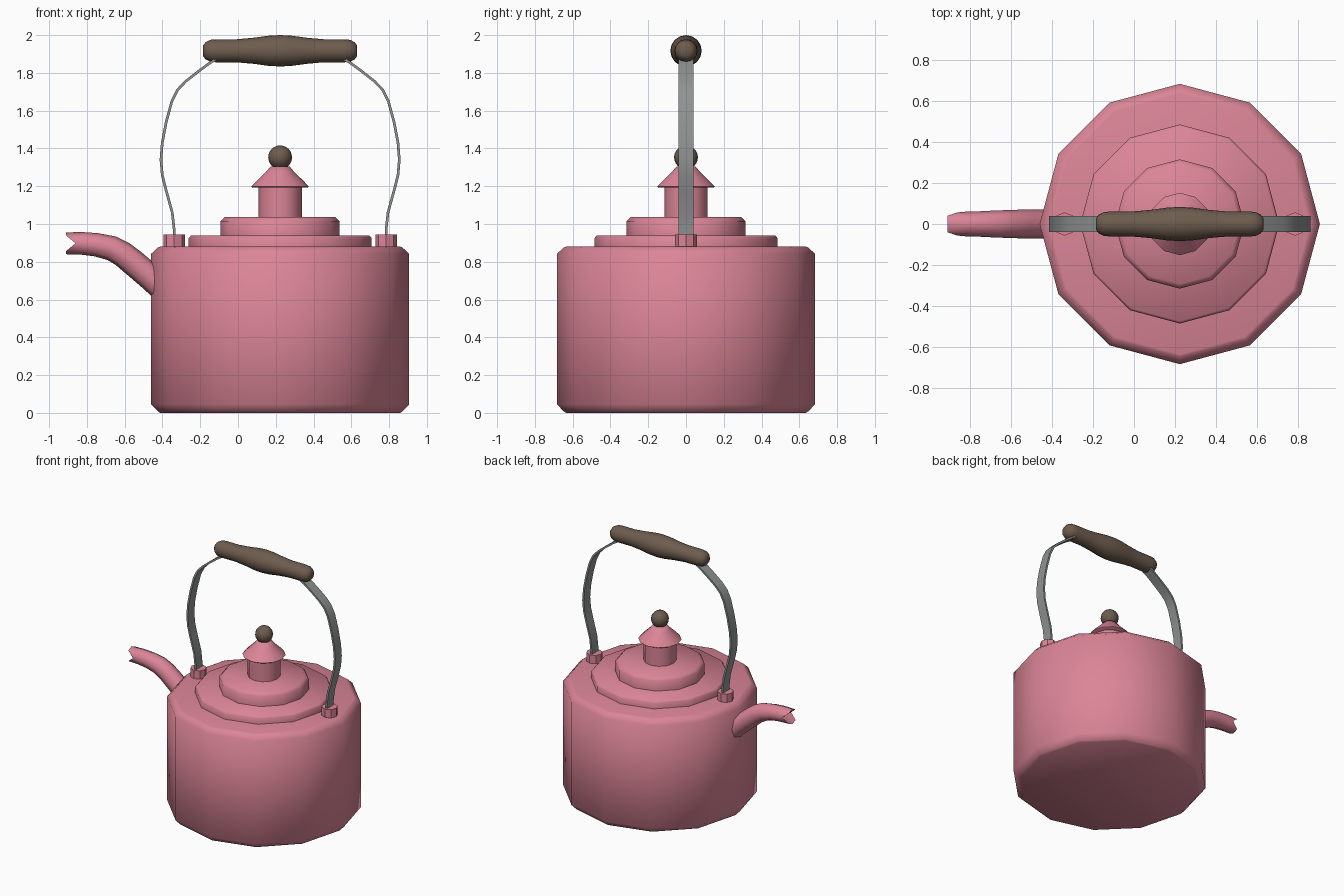
import bpy, bmesh, math
from mathutils import Vector

if "Cube" in bpy.data.objects:
    bpy.data.objects.remove(bpy.data.objects["Cube"])

CX = 0.223  # axis of the pot


def material(name, rgb):
    m = bpy.data.materials.new(name)
    m.diffuse_color = (*rgb, 1)
    m.use_nodes = True
    m.node_tree.nodes["Principled BSDF"].inputs["Base Color"].default_value = m.diffuse_color
    return m


PINK = material("pink enamel", (0.71, 0.235, 0.31))
BROWN = material("brown wood", (0.155, 0.108, 0.077))
STEEL = material("grey steel", (0.28, 0.29, 0.29))


def finish(name, bm, mat, angle):
    bmesh.ops.recalc_face_normals(bm, faces=bm.faces)
    me = bpy.data.meshes.new(name)
    bm.to_mesh(me)
    bm.free()
    me.materials.append(mat)
    ob = bpy.data.objects.new(name, me)
    bpy.context.collection.objects.link(ob)
    bpy.ops.object.select_all(action='DESELECT')
    ob.select_set(True)
    bpy.context.view_layer.objects.active = ob
    bpy.ops.object.shade_smooth_by_angle(angle=math.radians(angle))
    return ob


def loft(name, rings, mat, angle=50, tip=None):
    """Skin a list of closed rings and cap both ends (a tip point fans the last)."""
    bm = bmesh.new()
    vs = [[bm.verts.new(p) for p in r] for r in rings]
    n = len(vs[0])
    for a, b in zip(vs, vs[1:]):
        for i in range(n):
            j = (i + 1) % n
            bm.faces.new((a[i], a[j], b[j], b[i]))
    bm.faces.new(vs[0][::-1])
    if tip is None:
        bm.faces.new(vs[-1])
    else:
        c = bm.verts.new(tip)
        for i in range(n):
            bm.faces.new((vs[-1][i], vs[-1][(i + 1) % n], c))
    return finish(name, bm, mat, angle)


def lathe(name, profile, mat, sides=12, x=CX, angle=50):
    rings = [[(x + r * math.cos(2 * math.pi * i / sides),
               r * math.sin(2 * math.pi * i / sides), z) for i in range(sides)]
             for r, z in profile]
    return loft(name, rings, mat, angle)


# Pot body and stepped lid
lathe("pot_body", [(0.635, 0), (0.647, 0.008), (0.683, 0.045), (0.683, 0.842),
                   (0.647, 0.876), (0.635, 0.88)], PINK)
lathe("lid_rim", [(0.485, 0.87), (0.485, 0.925), (0.473, 0.938)], PINK)
lathe("lid_step", [(0.315, 0.93), (0.315, 1.015), (0.292, 1.037)], PINK)
lathe("lid_stem", [(0.115, 1.03), (0.115, 1.2)], PINK)
lathe("lid_cone", [(0.146, 1.193), (0.152, 1.198), (0.122, 1.23),
                   (0.075, 1.275), (0.05, 1.305)], PINK, angle=60)

# Wooden ball on the lid
bm = bmesh.new()
bmesh.ops.create_uvsphere(bm, u_segments=16, v_segments=12, radius=0.063)
bmesh.ops.translate(bm, verts=bm.verts, vec=(CX, 0, 1.353))
finish("lid_ball", bm, BROWN, 60)

# Spout: bent tube ending in a notched mouth
path = [(-0.40, 0.66), (-0.46, 0.715), (-0.55, 0.792), (-0.61, 0.84), (-0.67, 0.872),
        (-0.75, 0.89), (-0.82, 0.897), (-0.86, 0.898)]
radii = [0.07, 0.07, 0.07, 0.068, 0.066, 0.062, 0.06, 0.058]
SIDES = 8
rings = []
for k, ((px, pz), r) in enumerate(zip(path, radii)):
    a, b = path[max(k - 1, 0)], path[min(k + 1, len(path) - 1)]
    t = Vector((b[0] - a[0], 0, b[1] - a[1])).normalized()
    up = Vector((t.z, 0, -t.x))
    ring = []
    for i in range(SIDES):
        c, s = math.cos(2 * math.pi * i / SIDES), math.sin(2 * math.pi * i / SIDES)
        p = Vector((px, r * c, pz)) + up * (r * s)
        if k == len(path) - 1:
            p.x = px - 0.05 * min(1, abs(s) / 0.7)
            p.y *= 0.97
        ring.append(p)
    rings.append(ring)
loft("spout", rings, PINK, 60, tip=(-0.855, 0, 0.898))

# Lugs and bent steel straps, mirrored about the pot axis
strap = [(0.561, 0.90), (0.561, 0.97), (0.571, 1.06), (0.604, 1.18), (0.624, 1.26),
         (0.631, 1.34), (0.624, 1.43), (0.603, 1.54), (0.573, 1.65), (0.543, 1.71),
         (0.50, 1.755), (0.43, 1.81), (0.373, 1.852), (0.33, 1.878)]
for side, label in ((-1, "left"), (1, "right")):
    lathe(label + "_lug", [(0.057, 0.87), (0.057, 0.944)], PINK, 8, CX + side * 0.561, 30)
    rings = []
    for k, (px, pz) in enumerate(strap):
        a, b = strap[max(k - 1, 0)], strap[min(k + 1, len(strap) - 1)]
        t = Vector((b[0] - a[0], b[1] - a[1])).normalized()
        nx, nz = t.y * 0.007, -t.x * 0.007
        rings.append([(CX + side * (px + u * nx), v * 0.039, pz + u * nz)
                      for u, v in ((1, 1), (1, -1), (-1, -1), (-1, 1))])
    loft(label + "_strap", rings, STEEL, 40)

# Turned wooden grip along x
half = [(0.408, 0.028), (0.395, 0.045), (0.37, 0.058), (0.34, 0.061), (0.23, 0.061),
        (0.14, 0.069), (0.06, 0.08)]
grip = [(-d, r) for d, r in half] + [(0, 0.083)] + half[::-1]
loft("grip", [[(CX + d, r * math.cos(math.pi * i / 8), 1.917 + r * math.sin(math.pi * i / 8))
               for i in range(16)] for d, r in grip], BROWN, 50)
